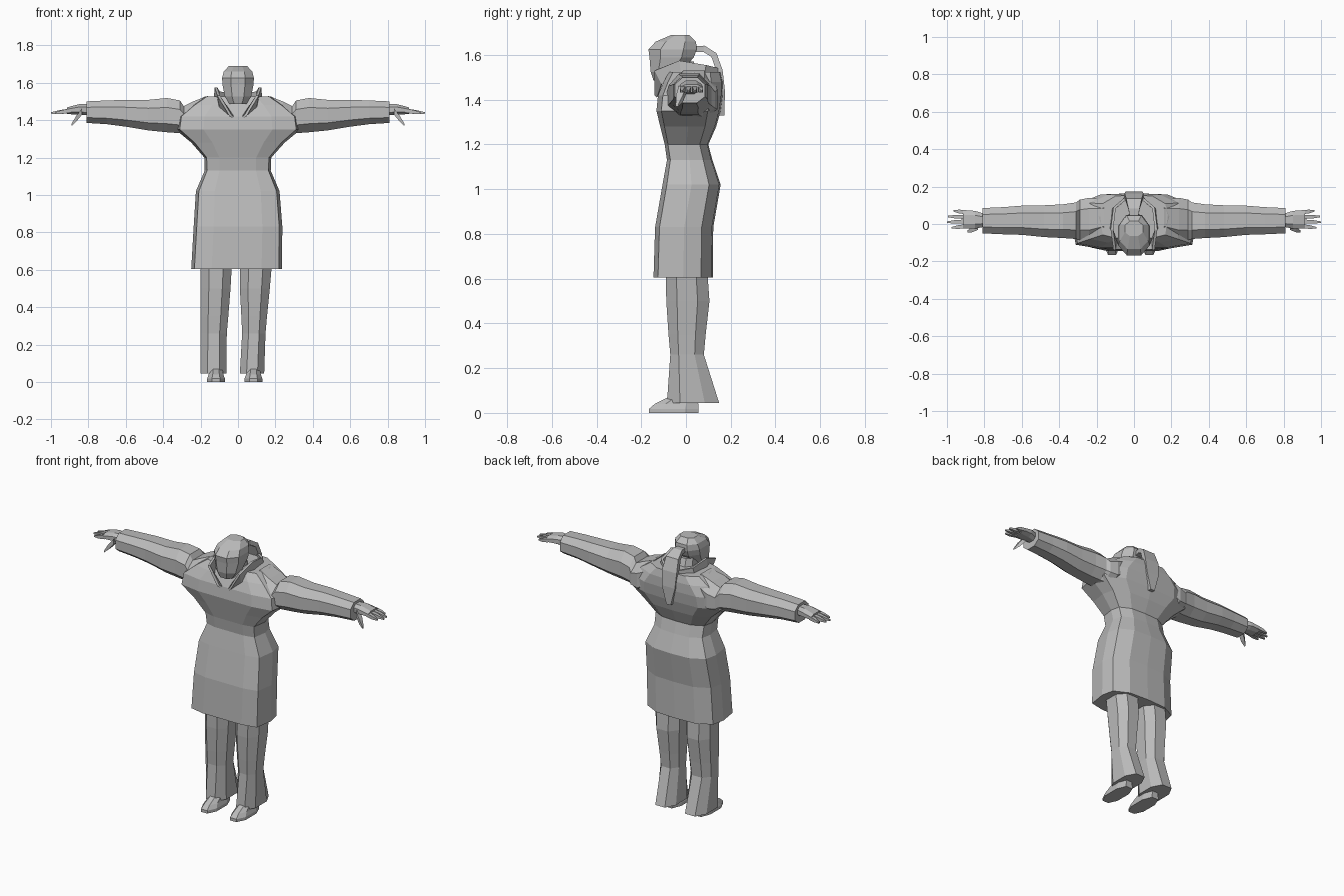
import bpy
import bmesh
from mathutils import Vector

cube = bpy.data.objects.get("Cube")
if cube:
    bpy.data.objects.remove(cube, do_unlink=True)

grey = bpy.data.materials.new("plain grey")
grey.use_nodes = True
grey.diffuse_color = (0.5, 0.5, 0.5, 1)
grey.node_tree.nodes["Principled BSDF"].inputs["Base Color"].default_value = (0.5, 0.5, 0.5, 1)

# Unit outlines, scaled into each ring's box
COAT = [(-.55, -1), (0, -1.0), (.55, -1), (.93, -.85), (1, 0), (.93, .6),
        (.55, .95), (0, 1), (-.55, .95), (-.93, .6), (-1, 0), (-.93, -.85)]
OCT = [(-.45, -1), (.45, -1), (1, -.5), (1, .45),
       (.5, 1), (-.5, 1), (-1, .45), (-1, -.5)]
QUAD = [(-1, -1), (1, -1), (1, 1), (-1, 1)]


def finish(name, bm):
    bmesh.ops.recalc_face_normals(bm, faces=bm.faces)
    mesh = bpy.data.meshes.new(name)
    bm.to_mesh(mesh)
    bm.free()
    mesh.materials.append(grey)
    obj = bpy.data.objects.new(name, mesh)
    bpy.context.collection.objects.link(obj)
    return obj


def loft(name, rings, caps=True, closed=True):
    """Skin a list of equal-length point rings."""
    bm = bmesh.new()
    rows = [[bm.verts.new(p) for p in ring] for ring in rings]
    n = len(rows[0])
    for a, b in zip(rows, rows[1:]):
        for i in range(n if closed else n - 1):
            j = (i + 1) % n
            bm.faces.new((a[i], a[j], b[j], b[i]))
    if caps:
        bm.faces.new(rows[0])
        bm.faces.new(rows[-1])
    return finish(name, bm)


def level(shape, z, x0, x1, y0, y1):
    """Horizontal ring fitted to a box."""
    return [((x0 + x1) / 2 + u * (x1 - x0) / 2,
             (y0 + y1) / 2 + v * (y1 - y0) / 2, z) for u, v in shape]


def upright(shape, x, y0, y1, z0, z1):
    """Ring facing along x, fitted to a box."""
    return [(x, (y0 + y1) / 2 + u * (y1 - y0) / 2,
             (z0 + z1) / 2 + v * (z1 - z0) / 2) for u, v in shape]


def rod(name, start, end, r0, r1):
    """Tapered four-sided finger."""
    a, b = Vector(start), Vector(end)
    return loft(name, [upright(QUAD, p.x, p.y - r, p.y + r, p.z - r, p.z + r)
                       for p, r in ((a, r0), (a.lerp(b, .55), r0 * .9), (b, r1))])


# Coat: skirt, waist, chest and shoulders
coat_levels = [
    (.605, -.25, .235, -.145, .12), (.83, -.237, .237, -.138, .122),
    (1.02, -.225, .222, -.105, .155), (1.13, -.178, .175, -.085, .118),
    (1.2, -.18, .178, -.095, .1), (1.28, -.25, .25, -.115, .135),
    (1.35, -.335, .335, -.132, .155), (1.42, -.325, .325, -.125, .165),
    (1.48, -.25, .25, -.1, .165), (1.525, -.18, .18, -.075, .155)]
loft("coat", [level(COAT, *lv) for lv in coat_levels])

# Head and neck
head_levels = [
    (1.485, -.045, .045, -.145, -.06), (1.525, -.07, .07, -.158, -.02),
    (1.59, -.083, .083, -.163, .035), (1.625, -.085, .085, -.168, .048),
    (1.66, -.076, .076, -.135, .045), (1.69, -.048, .048, -.065, .015)]
loft("head", [level(OCT, *lv) for lv in head_levels])
loft("neck", [level(OCT, 1.42, -.07, .07, -.06, .09),
              level(OCT, 1.57, -.05, .05, -.08, .035)])

# Ponytail arching off the back of the head
tail = [(.02, 1.625, .02), (.08, 1.628, .03), (.125, 1.6, .042),
        (.15, 1.53, .05), (.16, 1.44, .045), (.158, 1.33, .015)]
rings = []
for i, (y, z, w) in enumerate(tail):
    before, after = tail[max(i - 1, 0)], tail[min(i + 1, len(tail) - 1)]
    d = Vector((0, after[0] - before[0], after[1] - before[1])).normalized()
    n = Vector((0, -d.z, d.y)) * .014
    rings.append([(u * w, y + n.y * v, z + n.z * v) for u, v in QUAD])
loft("ponytail", rings)

for s, side in ((1, "left"), (-1, "right")):
    # Standing collar with a pointed lapel
    base = [(.03, -.13, 1.41), (.1, -.11, 1.47), (.13, -.02, 1.5),
            (.12, .08, 1.5), (.05, .15, 1.49)]
    top = [(.045, -.14, 1.42), (.11, -.14, 1.53), (.125, -.03, 1.575),
           (.11, .09, 1.555), (.04, .15, 1.54)]
    collar = loft(side + "_collar", [[(s * x, y, z) for x, y, z in row]
                                     for row in (base, top)], False, False)
    collar.modifiers.new("thickness", "SOLIDIFY").thickness = .014

    # Sleeve with a ridged shoulder and a cuff
    sleeve = [(.16, -.06, .13, 1.36, 1.53), (.24, -.09, .14, 1.31, 1.5),
              (.29, -.085, .13, 1.325, 1.475), (.31, -.08, .115, 1.33, 1.505),
              (.38, -.075, .105, 1.335, 1.518), (.48, -.07, .1, 1.345, 1.508),
              (.6, -.058, .098, 1.365, 1.508), (.7, -.055, .09, 1.378, 1.505),
              (.81, -.05, .085, 1.385, 1.5)]
    loft(side + "_sleeve", [upright(OCT, s * r[0], *r[1:]) for r in sleeve])

    # Hand with four fingers and a thumb
    palm = [(.8, -.015, .055, 1.425, 1.485), (.85, -.025, .07, 1.43, 1.485),
            (.915, -.025, .075, 1.432, 1.468)]
    loft(side + "_hand", [upright(OCT, s * r[0], *r[1:]) for r in palm])
    for i, tip in enumerate((.975, 1, .995, .965)):
        rod(side + "_finger", (s * .9, -.012 + i * .025, 1.45),
            (s * tip, -.02 + i * .03, 1.438), .011, .004)
    rod(side + "_thumb", (s * .835, -.015, 1.445), (s * .89, -.04, 1.375), .017, .006)

# Trousers: inner and outer x per level, flared at the heel
depths = [(.045, -.085, .148), (.26, -.07, .08), (.35, -.078, .088),
          (.5, -.088, .105), (.64, -.09, .095)]
legs = {"left": [(.01, .14), (.022, .147), (.018, .155), (.01, .17), (.01, .182)],
        "right": [(-.2, -.062), (-.2, -.06), (-.2, -.052), (-.2, -.04), (-.2, -.032)]}
shoes = {"left": (.035, .13), "right": (-.165, -.07)}
for side, widths in legs.items():
    loft(side + "_trouser_leg", [level(OCT, z, x0, x1, y0, y1)
                                 for (z, y0, y1), (x0, x1) in zip(depths, widths)])
    # Shoe with a low sloping toe
    x0, x1 = shoes[side]
    loft(side + "_shoe", [level(OCT, 0, x0, x1, -.165, .055),
                          level(OCT, .018, x0, x1, -.165, .055),
                          level(OCT, .04, x0 + .008, x1 - .008, -.14, .055),
                          level(OCT, .075, x0 + .015, x1 - .015, -.07, .05)])
